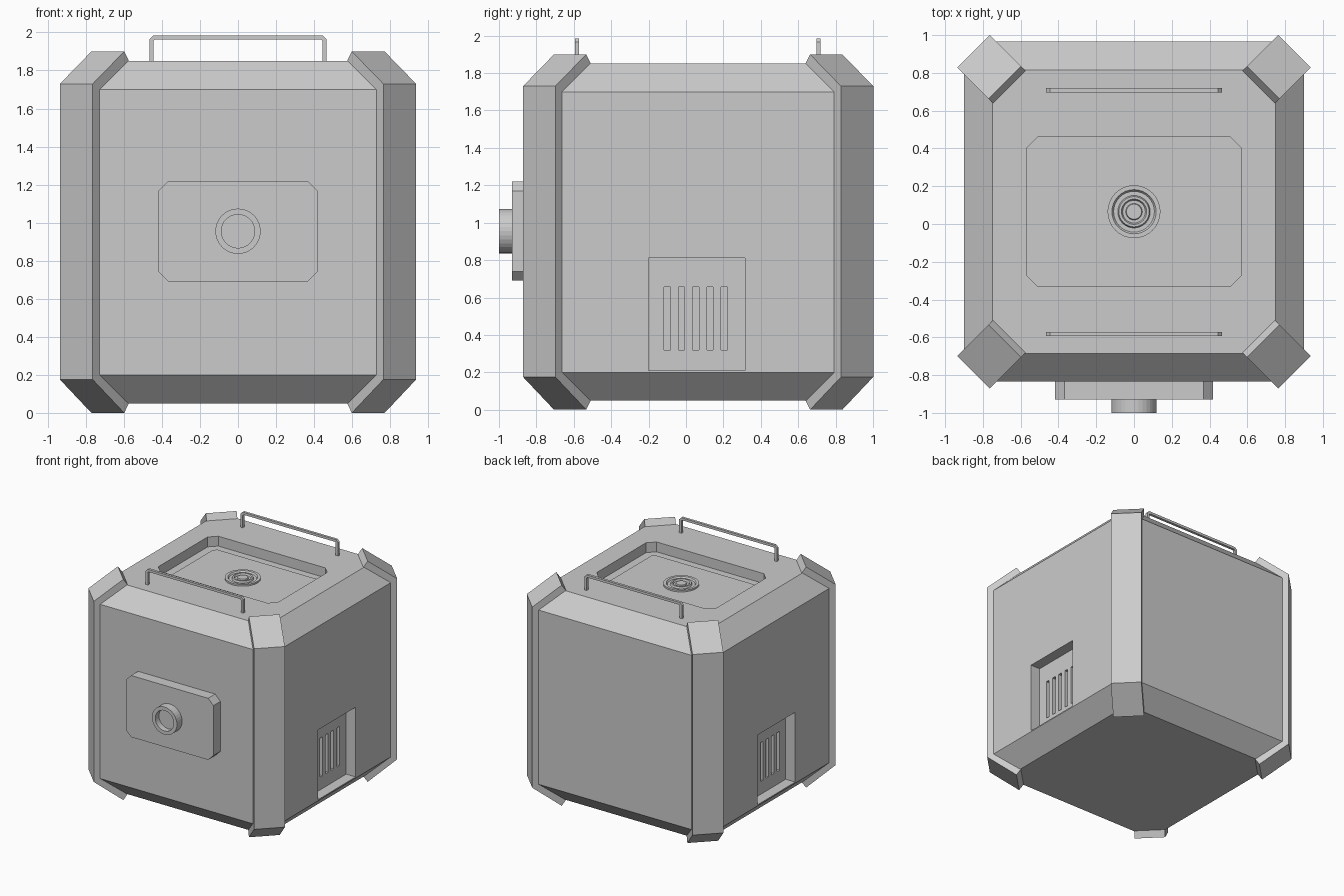
import bpy, bmesh
from math import pi, cos, sin, radians
from mathutils import Matrix, Vector

if "Cube" in bpy.data.objects:
    bpy.data.objects.remove(bpy.data.objects["Cube"])

CY = 0.065  # body centre in y


def finish(name, bm, matrix=None):
    if matrix:
        bm.transform(matrix)
    bmesh.ops.recalc_face_normals(bm, faces=bm.faces)
    mesh = bpy.data.meshes.new(name)
    bm.to_mesh(mesh)
    bm.free()
    ob = bpy.data.objects.new(name, mesh)
    bpy.context.collection.objects.link(ob)
    return ob


def prism(name, pts, lo, hi, matrix=None):
    """Extrude a 2D outline along local z from lo to hi."""
    bm = bmesh.new()
    face = bm.faces.new([bm.verts.new((x, y, lo)) for x, y in pts])
    new = bmesh.ops.extrude_face_region(bm, geom=[face], use_keep_orig=True)["geom"]
    bmesh.ops.translate(bm, vec=(0, 0, hi - lo),
                        verts=[g for g in new if isinstance(g, bmesh.types.BMVert)])
    return finish(name, bm, matrix)


def lathe(name, profile, matrix, steps=32):
    bm = bmesh.new()
    vs = [bm.verts.new((r, 0, z)) for r, z in profile]
    es = [bm.edges.new(p) for p in zip(vs, vs[1:])]
    bmesh.ops.spin(bm, geom=vs + es, cent=(0, 0, 0), axis=(0, 0, 1),
                   angle=2 * pi, steps=steps)
    bmesh.ops.remove_doubles(bm, verts=bm.verts, dist=1e-5)
    return finish(name, bm, matrix)


def rect(x0, x1, y0, y1, c=0.0):
    """Rectangle outline, with chamfered corners if c > 0."""
    if not c:
        return [(x0, y0), (x1, y0), (x1, y1), (x0, y1)]
    return [(x0 + c, y0), (x1 - c, y0), (x1, y0 + c), (x1, y1 - c),
            (x1 - c, y1), (x0 + c, y1), (x0, y1 - c), (x0, y0 + c)]


def cut(target, cutter):
    mod = target.modifiers.new("cut", 'BOOLEAN')
    mod.operation, mod.solver, mod.object = 'DIFFERENCE', 'EXACT', cutter
    bpy.context.view_layer.objects.active = target
    bpy.ops.object.modifier_apply(modifier=mod.name)
    bpy.data.objects.remove(cutter, do_unlink=True)


# Body: chamfered box from stacked octagon rings
bm = bmesh.new()
rings = []
for h, c, z in ((0.75, 0.062, 0.05), (0.9, 0.15, 0.2), (0.9, 0.15, 1.7), (0.75, 0.062, 1.85)):
    rings.append([bm.verts.new((x, y + CY, z)) for x, y in rect(-h, h, -h, h, c)])
for a, b in zip(rings, rings[1:]):
    for i in range(8):
        j = (i + 1) % 8
        bm.faces.new((a[i], a[j], b[j], b[i]))
bm.faces.new(rings[0])
bm.faces.new(rings[-1])
body = finish("body", bm)

# Recess in the top, with a thin plate on its floor
cut(body, prism("top_recess_cutter", rect(-0.57, 0.57, -0.33, 0.46, 0.06), 1.765, 1.95))
prism("top_plate", rect(-0.495, 0.495, -0.26, 0.39, 0.025), 1.75, 1.772)

# Vent recesses with slots on both sides
for s in (1, -1):
    side = Matrix(((0, 0, s, 0), (1, 0, 0, 0), (0, 1, 0, 0), (0, 0, 0, 1)))
    cut(body, prism("vent_cutter", rect(-0.2, 0.315, 0.21, 0.81), 0.81, 1.0, side))
    for i in range(5):
        y = -0.1 + 0.076 * i
        cut(body, prism("slot_cutter", rect(y - 0.017, y + 0.017, 0.32, 0.655),
                        0.77, 0.85, side))

# Corner guards: bent slabs lying on the four diagonals
guard = [(1.202, 0.175), (1.202, 1.73), (0.968, 1.9), (0.93, 1.845), (1.1, 1.6),
         (1.1, 0.3), (0.93, 0.055), (0.968, 0.0)]
for i in range(4):
    a = radians(45 + 90 * i)
    m = Matrix(((cos(a), 0, sin(a), 0), (sin(a), 0, -cos(a), CY),
                (0, 1, 0, 0), (0, 0, 0, 1)))
    prism(f"corner_guard_{i + 1}", guard, -0.122, 0.122, m)

# Local z points to the front (-y), local y points up
front = Matrix.Rotation(pi / 2, 4, 'X')

# Two carrying handles
half = [(0.443, 1.84), (0.443, 1.957), (0.437, 1.964)]
outer = [(0.445, 1.985), (0.465, 1.965), (0.465, 1.84)]
right = outer + half
outline = right + [(-x, z) for x, z in reversed(right)]
for name, y in (("front_handle", -0.582), ("back_handle", 0.708)):
    prism(name, outline, -y - 0.011, -y + 0.011, front)

# Front panel with a hollow round port
prism("front_panel", rect(-0.417, 0.417, 0.69, 1.22, 0.05), 0.82, 0.93, front)
lathe("front_port", [(0.119, 0.92), (0.119, 1.0), (0.088, 1.0), (0.088, 0.95), (0, 0.95)],
      Matrix.Translation((0, 0, 0.955)) @ front)

# Ringed dial on the top plate
lathe("top_dial", [(0.14, -0.01), (0.14, 0.014), (0.117, 0.014), (0.108, 0.002),
                   (0.086, 0.002), (0.08, 0.016), (0.067, 0.016), (0.06, 0.003),
                   (0.044, 0.003), (0.04, 0.014), (0, 0.014)],
      Matrix.Translation((0, CY, 1.772)))
